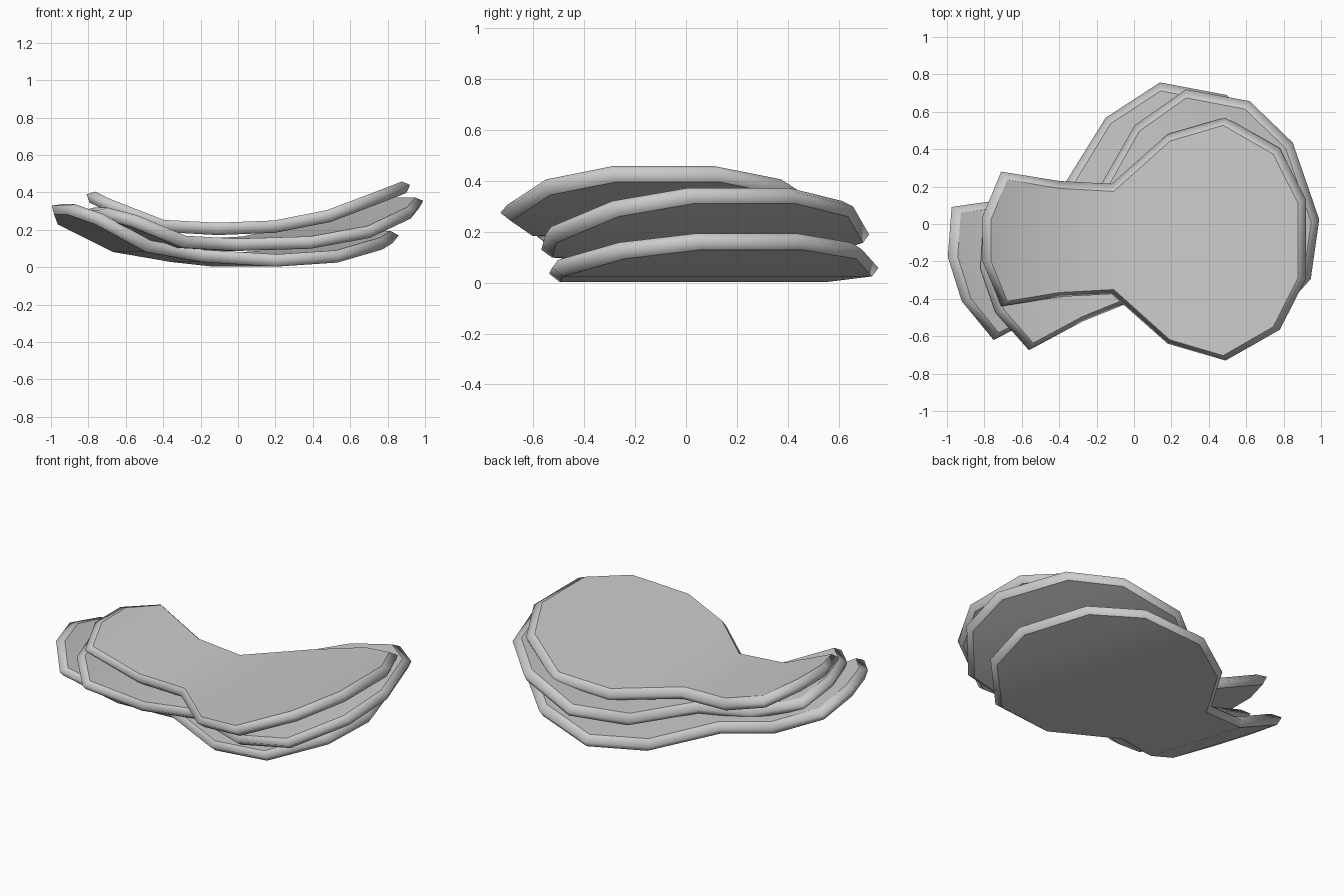
import bpy, bmesh, math
from mathutils import Matrix, Vector

if "Cube" in bpy.data.objects:
    bpy.data.objects.remove(bpy.data.objects["Cube"])

# Stations along the slice: x, half width, height of the rim's outer edge
STATIONS = [(-.81, .12, .39), (-.71, .36, .34), (-.40, .31, .22), (-.12, .295, .205),
            (.18, .56, .215), (.49, .65, .275), (.78, .485, .385), (.92, .21, .44)]
HALF, INSET, LEAN = .033, .032, .008
N = len(STATIONS)


def slope(i):
    a, b = STATIONS[max(i - 1, 0)], STATIONS[min(i + 1, N - 1)]
    return (b[2] - a[2]) / (b[0] - a[0])


def make_slice(name, matrix):
    # closed outline: +y side left to right, then -y side back again
    idx = list(range(N)) + list(range(N - 1, -1, -1))
    flat = [Vector((STATIONS[i][0], STATIONS[i][1] * (1 if k < N else -1)))
            for k, i in enumerate(idx)]
    bm = bmesh.new()
    rings = []
    for side in (-1, 0, 1):
        ring = []
        for k, i in enumerate(idx):
            p, m = flat[k], slope(i)
            co = Vector((p.x, p.y - LEAN * side, STATIONS[i][2]))
            if side:
                # step inward along the outline corner, then along the surface normal
                e1 = (p - flat[k - 1]).normalized()
                e2 = (flat[(k + 1) % (2 * N)] - p).normalized()
                n1, n2 = Vector((e1.y, -e1.x)), Vector((e2.y, -e2.x))
                d = (n1 + n2) * INSET / (1 + n1.dot(n2))
                co += Vector((d.x, d.y, m * d.x))
                co += Vector((-m, 0, 1)).normalized() * HALF * side
            ring.append(bm.verts.new(co))
        rings.append(ring)
    # rounded rim
    for a, b in zip(rings, rings[1:]):
        for k in range(2 * N):
            j = (k + 1) % (2 * N)
            bm.faces.new((a[k], a[j], b[j], b[k]))
    # bent top and bottom, in strips across the width
    for ring in (rings[0], rings[2]):
        for k in range(N - 1):
            bm.faces.new((ring[k], ring[k + 1], ring[2 * N - 2 - k], ring[2 * N - 1 - k]))
    bm.transform(matrix)
    bmesh.ops.recalc_face_normals(bm, faces=bm.faces)
    # smooth surfaces, crisp border between rim and faces
    for f in bm.faces:
        f.smooth = True
    for ring in (rings[0], rings[2]):
        for k in range(2 * N):
            e = bm.edges.get((ring[k], ring[(k + 1) % (2 * N)]))
            if e:
                e.smooth = False
    mesh = bpy.data.meshes.new(name)
    bm.to_mesh(mesh)
    bm.free()
    bpy.context.collection.objects.link(bpy.data.objects.new(name, mesh))


def place(x, y, z, turn, tilt=0, length=1, width=1):
    return (Matrix.Translation((x, y, z)) @ Matrix.Rotation(math.radians(turn), 4, 'Z')
            @ Matrix.Rotation(math.radians(tilt), 4, 'Y')
            @ Matrix.Diagonal((length, width, 1, 1)))


# Three stacked curved slices
make_slice("top_slice", place(0, -.08, 0, 0))
make_slice("middle_slice", place(.015, -.082, -.085, 19, 0, 1.04, 1.035))
make_slice("bottom_slice", place(-.183, -.05, -.156, 17.5, 6.5, 1.065, 1.035))
